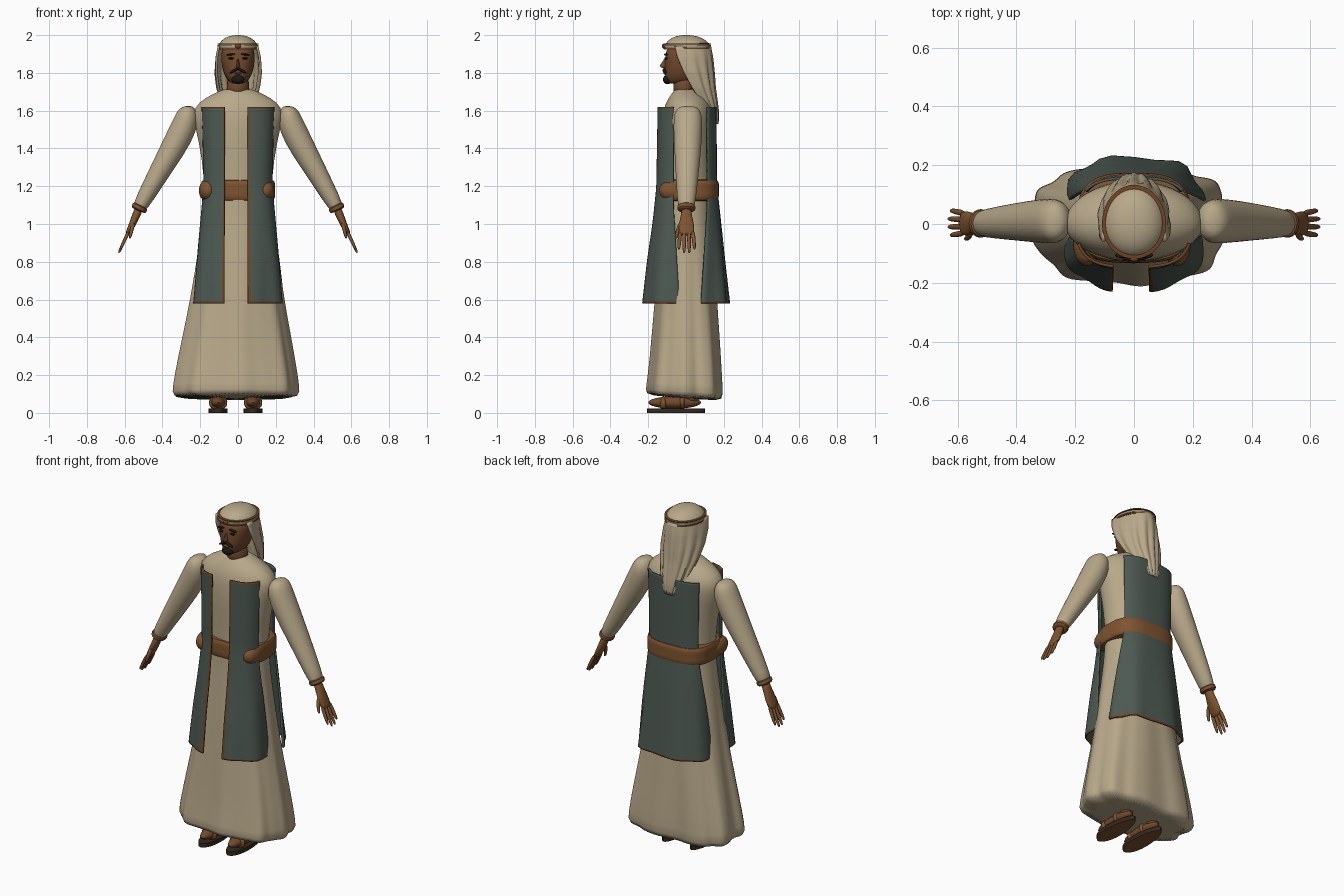
import bpy, bmesh, math
from math import sin, cos, pi, copysign
from mathutils import Vector

if "Cube" in bpy.data.objects:
    bpy.data.objects.remove(bpy.data.objects["Cube"])


def mat(name, rgb):
    m = bpy.data.materials.new(name)
    m.diffuse_color = (*rgb, 1)
    m.use_nodes = True
    m.node_tree.nodes["Principled BSDF"].inputs["Base Color"].default_value = m.diffuse_color
    return m


CREAM = mat("cream cloth", (0.48, 0.395, 0.255))
GREEN = mat("grey green cloth", (0.075, 0.1, 0.084))
TRIM = mat("rust trim", (0.16, 0.06, 0.018))
LEATHER = mat("brown leather", (0.21, 0.088, 0.03))
SKIN = mat("brown skin", (0.165, 0.068, 0.026))
SOLE = mat("dark sole", (0.035, 0.022, 0.012))
HAIR = mat("black hair", (0.012, 0.009, 0.007))


def finish(name, bm, mats, subsurf=0, mirror=False, thick=0, angle=50):
    bmesh.ops.recalc_face_normals(bm, faces=bm.faces)
    me = bpy.data.meshes.new(name)
    bm.to_mesh(me)
    bm.free()
    ob = bpy.data.objects.new(name, me)
    bpy.context.collection.objects.link(ob)
    for m in mats:
        me.materials.append(m)
    if mirror:
        ob.modifiers.new("mirror", 'MIRROR').use_mirror_merge = False
    if thick:
        so = ob.modifiers.new("solid", 'SOLIDIFY')
        so.thickness, so.offset = thick, 0
    if subsurf:
        ss = ob.modifiers.new("smooth", 'SUBSURF')
        ss.levels = ss.render_levels = subsurf
    bpy.context.view_layer.objects.active = ob
    ob.select_set(True)
    bpy.ops.object.shade_smooth_by_angle(angle=math.radians(angle))
    ob.select_set(False)
    return ob


def grid(rows, closed=False, caps=False, border=None):
    """Skin rows of points; border(i, j) gives the material slot of a face."""
    bm = bmesh.new()
    vs = [[bm.verts.new(p) for p in r] for r in rows]
    n = len(rows[0])
    for i in range(len(rows) - 1):
        for j in range(n if closed else n - 1):
            k = (j + 1) % n
            f = bm.faces.new((vs[i][j], vs[i][k], vs[i + 1][k], vs[i + 1][j]))
            if border:
                f.material_index = border(i, j)
    if caps:
        bm.faces.new(vs[0])
        bm.faces.new(vs[-1])
    return bm


def lookup(table, z):
    """Linear interpolation in rows sorted by rising first value."""
    for a, b in zip(table, table[1:]):
        if z <= b[0]:
            t = max(0, (z - a[0]) / (b[0] - a[0]))
            return [p + (q - p) * t for p, q in zip(a[1:], b[1:])]
    return table[-1][1:]


def oval(t, rx, yf, yb, n=2.0):
    c, s = cos(t), sin(t)
    ry = yf if s < 0 else yb
    return (rx * copysign(abs(c) ** (2 / n), c), ry * copysign(abs(s) ** (2 / n), s))


def loft(name, table, m, n=2.0, seg=32, subsurf=1, **kw):
    rows = [[(*oval(2 * pi * j / seg, rx, yf, yb, n), z) for j in range(seg)]
            for z, rx, yf, yb in table]
    return finish(name, grid(rows, True, True), [m], subsurf, **kw)


def tube(name, pts, m, seg=14, subsurf=1, mirror=True):
    """Limb in the xz plane: points are (x, y, z, half width in y, half depth)."""
    rows = []
    for i, p in enumerate(pts):
        a, b = pts[max(0, i - 1)], pts[min(len(pts) - 1, i + 1)]
        d = Vector((b[0] - a[0], 0, b[2] - a[2])).normalized()
        nrm = Vector((-d.z, 0, d.x))
        rows.append([Vector(p[:3]) + nrm * p[4] * cos(2 * pi * j / seg)
                     + Vector((0, p[3] * sin(2 * pi * j / seg), 0)) for j in range(seg)])
    return finish(name, grid(rows, True, True), [m], subsurf, mirror)


def ball(name, c, r, m, mirror=False, tilt=0):
    bm = bmesh.new()
    bmesh.ops.create_uvsphere(bm, u_segments=18, v_segments=12, radius=1)
    for v in bm.verts:
        x, y, z = v.co.x * r[0], v.co.y * r[1], v.co.z * r[2]
        v.co = (c[0] + x, c[1] + y, c[2] + z + tilt * x)
    return finish(name, bm, [m], 0, mirror)


# Long robe with folds that deepen towards the hem, squarer behind than in front
robe = [(0.075, .328, .205, .188), (0.1, .34, .215, .198), (0.2, .328, .2, .192), (0.4, .29, .182, .18),
        (0.6, .25, .165, .165), (0.9, .205, .14, .15), (1.15, .172, .115, .14), (1.35, .19, .125, .142),
        (1.5, .222, .13, .148), (1.59, .243, .122, .146), (1.645, .208, .106, .127),
        (1.685, .14, .08, .09), (1.71, .085, .06, .06), (1.715, .06, .05, .05)]
rows = []
for z, rx, yf, yb in robe:
    low = max(0, 1 - z / 1.12)
    row = []
    for j in range(88):
        t = 2 * pi * j / 88
        x, y = oval(t, rx, yf, yb, 2.0 + (0.65 if sin(t) > 0 else 0.15) * low)
        k = 1 + 0.07 * low * (0.5 * cos(9 * t + 0.6) + 0.45 * cos(4 * t + pi) + 0.15 * cos(17 * t))
        row.append((x * k - 0.015 * max(0, 1 - z), y * k, z - (0.015 * sin(t) if z < 0.15 else 0)))
    rows.append(row)
finish("robe", grid(rows, True, True), [CREAM], 1)

# Open vest: two front panels and a back panel, trimmed along the edges
vest = [(0.58, .236, .22, .223), (0.8, .219, .199, .201), (1.0, .2, .173, .182),
        (1.2, .183, .153, .16), (1.4, .187, .15, .158), (1.62, .194, .146, .156)]
us = [0, .035] + [i / 16 for i in range(1, 16)] + [.965, 1]
zs = [0.58, 0.59] + [0.62 + i * 0.05 for i in range(20)] + [1.612, 1.62]
N = 3.0


def panel(name, side, inner):
    rows = []
    for z in zs:
        rx, yf, yb = lookup(vest, z)
        low = min(1, max(0, (1.1 - z) / 0.5))
        if side:
            t0 = math.acos((inner / rx) ** (N / 2))
            t1 = math.asin(((0.066 - 0.03 * low) / yf) ** (N / 2))
        else:
            t0 = math.asin(((0.112 - 0.035 * low) / yb) ** (N / 2))
            t1 = pi - t0
        row = []
        for u in us:
            t = t0 + (t1 - t0) * u
            x, y = oval(-t if side else t, rx, yf, yb, N)
            k = 1 + 0.035 * low * cos(u * (9 if side else 22))
            row.append((x * k * (side or 1), y * k, z))
        rows.append(row)
    bm = grid(rows, border=lambda i, j: int(i == 0 or (side and (j == 0 or i == len(zs) - 2))))
    finish(name, bm, [GREEN, TRIM], 0, thick=0.01)


panel("vest_front_right", 1, 0.05)
panel("vest_front_left", -1, 0.07)
panel("vest_back", 0, 0)

# Wide sash with a bulging gather over each hip
loft("belt", [(1.12, .17, .11, .15), (1.125, .192, .128, .17), (1.15, .198, .134, .176), (1.18, .195, .132, .173),
              (1.21, .198, .134, .176), (1.232, .192, .128, .17), (1.237, .17, .11, .15)], LEATHER, 3.0, 48)
for nm, cx in (("left", -.16), ("right", .146)):
    bm = bmesh.new()
    bmesh.ops.create_cube(bm, size=2)
    for v in bm.verts:
        v.co = (cx + v.co.x * .056, -.065 + v.co.y * .092, 1.177 + v.co.z * .066)
    finish(f"belt_gather_{nm}", bm, [LEATHER], 3, angle=80)

# Sleeves, cuffs and hands
tube("sleeve", [(.27, .01, 1.626, .035, .022), (.268, .01, 1.605, .066, .05), (.268, .01, 1.56, .078, .067),
                (.31, .01, 1.46, .076, .072), (.39, .008, 1.32, .066, .06), (.47, .004, 1.18, .054, .048),
                (.52, .002, 1.09, .046, .04), (.525, .002, 1.08, .03, .025)], CREAM, 20)
tube("cuff", [(.514, .002, 1.1, .036, .03), (.516, .002, 1.096, .05, .044), (.527, .002, 1.075, .05, .044),
              (.529, .002, 1.07, .036, .03)], LEATHER, 18)
tube("hand", [(.52, .002, 1.09, .028, .024), (.54, .002, 1.045, .028, .022), (.556, .002, 1.005, .042, .019),
              (.58, .002, .955, .043, .015), (.588, .002, .94, .035, .01)], LEATHER)
for i in range(4):
    y = -0.03 + i * 0.022
    tip = 0.872 - (0.018 if i in (1, 2) else 0)
    x = .588 + (.95 - tip) * 0.42
    tube(f"finger_{i + 1}", [(.577, y, .965, .012, .011), (.6, y * 1.15, .915, .011, .01),
                             (x, y * 1.25, tip, .009, .008), (x + .003, y * 1.25, tip - .008, .003, .003)], LEATHER, 8)
tube("thumb", [(.553, -.025, 1.01, .014, .012), (.562, -.045, .97, .012, .011),
               (.572, -.05, .93, .009, .008), (.574, -.05, .924, .004, .004)], LEATHER, 8)

# Neck and head
loft("neck", [(1.68, .065, .072, .04), (1.72, .06, .068, .04), (1.79, .058, .065, .04)], SKIN, seg=20)
loft("head", [(1.742, .025, .095, -.03), (1.75, .045, .105, .0), (1.78, .07, .112, .04), (1.83, .086, .112, .07),
              (1.89, .09, .112, .09), (1.95, .085, .1, .095)], SKIN, 2.3, 28)

# Face: nose, eyes, brows, moustache, beard
loft("nose", [(1.822, .01, .12, -.1), (1.828, .02, .14, -.1), (1.838, .019, .147, -.1),
              (1.86, .012, .13, -.1), (1.885, .009, .115, -.1)], SKIN, seg=12)
ball("eye", (.037, -.105, 1.877), (.015, .009, .006), HAIR, True)
ball("brow", (.04, -.106, 1.897), (.025, .01, .005), HAIR, True, -0.15)
ball("moustache", (.02, -.112, 1.812), (.026, .012, .008), HAIR, True, -0.5)
ball("lips", (0, -.11, 1.797), (.02, .01, .006), SKIN)
ball("beard", (0, -.098, 1.765), (.034, .024, .025), HAIR)

# Headcloth: cap, gathered drape down the back, and a thin-edged head cord
dome = [(1.925 + .075 * sin(a), .106 * cos(a) ** .9, .116 * cos(a) ** .9, .13 * cos(a) ** .9)
        for a in [i * pi / 2 / 10 for i in range(10)] + [1.54]]
loft("headcloth_cap", dome, CREAM, seg=40, subsurf=0)
drape = [(1.53, .035, .14, .165), (1.58, .06, .115, .168), (1.64, .085, .085, .16), (1.72, .108, .035, .148),
         (1.8, .118, -.01, .142), (1.88, .114, -.045, .136), (1.942, .102, -.06, .127)]
rows = []
for i in range(22):
    z = 1.53 + i * 0.412 / 21
    hw, yf, yb = lookup(drape, z)
    row = []
    for j in range(41):
        a = pi * (j / 40 - 0.5)
        k = 1 + 0.05 * min(1, (1.942 - z) / 0.2) * cos(15 * a + 4 * z)
        row.append((hw * sin(a) * k, yf + (yb - yf) * max(0, cos(a)) ** 0.9 * k, z))
    rows.append(row)
finish("headcloth_drape", grid(rows), [CREAM], thick=0.012)
for nm, z, h, g, m in (("cord_low", 1.931, .006, .005, TRIM), ("cord_band", 1.942, .008, .004, CREAM),
                       ("cord_high", 1.953, .004, .005, TRIM)):
    loft(nm, [(z - h, .095, .105, .12), (z - h * .6, .104 + g, .114 + g, .128 + g),
              (z + h * .6, .104 + g, .114 + g, .128 + g), (z + h, .095, .105, .12)], m, seg=40, subsurf=0)
ball("cord_knot", (0, -.12, 1.942), (.016, .008, .012), TRIM)

# Sandalled feet: sole, foot, straps
for nm, cx in (("left", -.105), ("right", .08)):
    bm = bmesh.new()
    bmesh.ops.create_cone(bm, cap_ends=True, segments=28, radius1=1, radius2=1, depth=0.024)
    for v in bm.verts:
        v.co = (cx + v.co.x * (.05 - .008 * v.co.y), -.053 + v.co.y * .153, v.co.z + .012)
    ob = finish(f"sole_{nm}", bm, [SOLE, LEATHER], 0, angle=40)
    for f in ob.data.polygons:
        f.material_index = 1 if f.normal.z < -0.9 else 0
    ball(f"foot_{nm}", (cx, -.06, .055), (.042, .14, .033), SKIN)
    ball(f"ankle_{nm}", (cx, .03, .1), (.036, .042, .06), SKIN)
    ball(f"strap_front_{nm}", (cx, -.12, .05), (.049, .022, .036), LEATHER)
    ball(f"strap_back_{nm}", (cx, -.02, .058), (.049, .02, .038), LEATHER)
